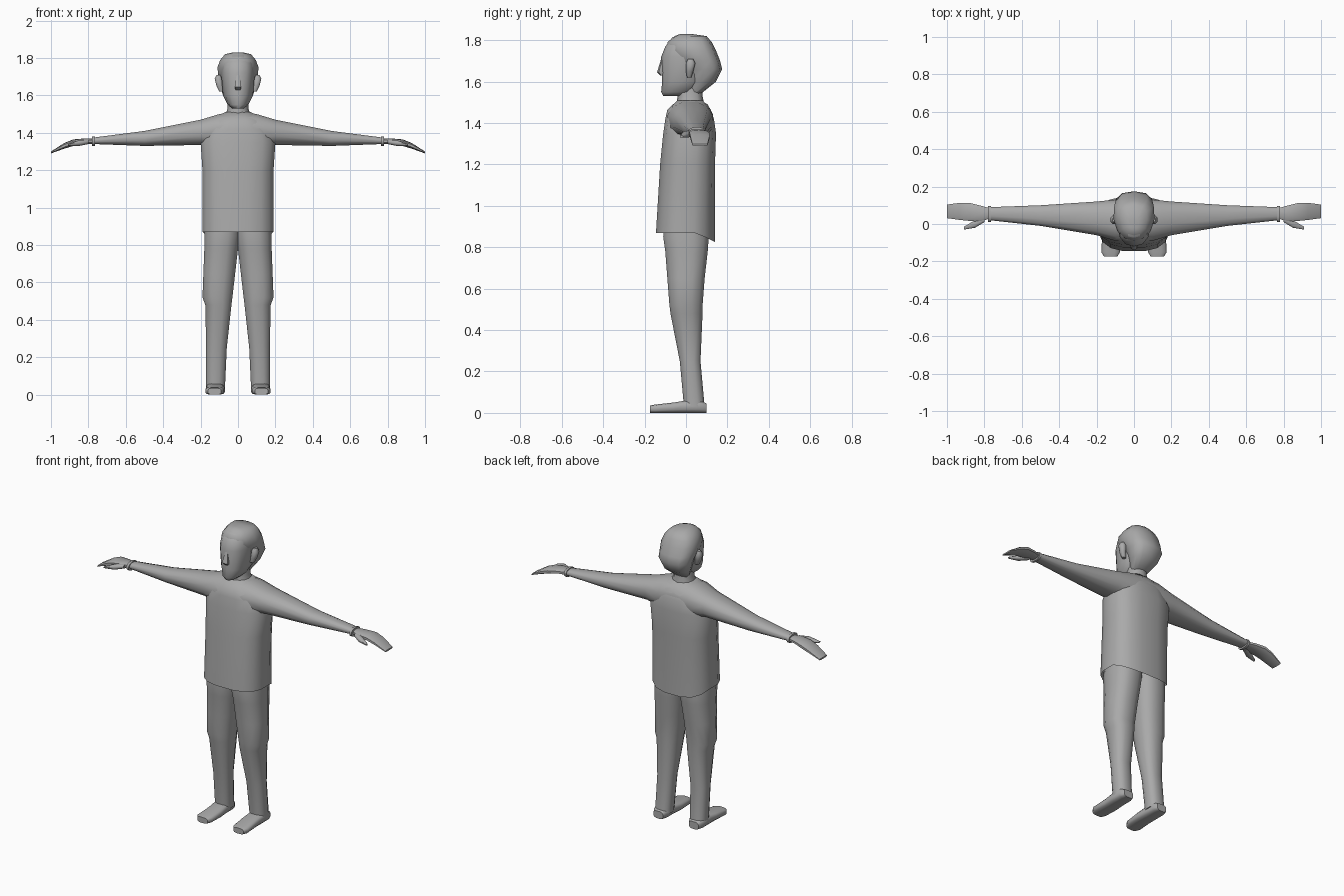
import bpy
import bmesh
from math import sin, cos, pi, radians, copysign

default_cube = bpy.data.objects.get("Cube")
if default_cube:
    bpy.data.objects.remove(default_cube, do_unlink=True)

# One plain grey covers the whole figure
grey = bpy.data.materials.new("plain_grey")
grey.use_nodes = True
colour = (.4, .4, .4, 1)
grey.diffuse_color = colour
grey.node_tree.nodes["Principled BSDF"].inputs["Base Color"].default_value = colour


def outline(sides, squareness, turn):
    """Rounded cross-section that just fills the square around the axis."""
    points = []
    for step in range(sides):
        angle = 2 * pi * (step + turn) / sides
        points.append([copysign(abs(wave) ** (2 / squareness), wave)
                       for wave in (cos(angle), sin(angle))])
    widest = max(abs(value) for point in points for value in point)
    return [(u / widest, v / widest) for u, v in points]


def place(axis, along, u, v):
    """Put a section point into space for a loft along the given axis."""
    return {"x": (along, u, v), "y": (u, along, v), "z": (u, v, along)}[axis]


def loft(name, axis, rows, sides=12, squareness=2.4, turn=.5, taper=0,
         cap_start=True, mirrored=False, bend=None):
    """Skin rows of (position, u low, u high, v low, v high)."""
    bm = bmesh.new()
    section = outline(sides, squareness, turn)
    rings = []
    for along, u_low, u_high, v_low, v_high in rows:
        ring = []
        for u, v in section:
            u *= 1 + taper * v
            ring.append(bm.verts.new(place(
                axis, along,
                (u_low + u_high + u * (u_high - u_low)) / 2,
                (v_low + v_high + v * (v_high - v_low)) / 2)))
        rings.append(ring)
    for lower, upper in zip(rings, rings[1:]):
        for i in range(sides):
            j = (i + 1) % sides
            bm.faces.new((lower[i], lower[j], upper[j], upper[i]))
    if cap_start:
        bm.faces.new(rings[0][::-1])
    bm.faces.new(rings[-1])
    if bend:
        for vert in bm.verts:
            bend(vert.co)
    bmesh.ops.recalc_face_normals(bm, faces=bm.faces)
    mesh = bpy.data.meshes.new(name)
    bm.to_mesh(mesh)
    bm.free()
    mesh.materials.append(grey)
    mesh.shade_smooth()
    mesh.set_sharp_from_angle(angle=radians(55))
    part = bpy.data.objects.new(name, mesh)
    bpy.context.collection.objects.link(part)
    if mirrored:
        mirror = part.modifiers.new("other_side", "MIRROR")
        mirror.use_axis = (True, False, False)


def centred(rows):
    """Expand (height, half width, front, back) rows to full loft rows."""
    return [(z, -half, half, front, back) for z, half, front, back in rows]


def drop_back_hem(co):
    """Let the hem hang lower behind."""
    if co.z < .9:
        co.z -= max(0, co.y - .05) / 2


# Shirt body, open at the hem
loft("shirt_body", "z", centred([
    (.87, .19, -.145, .14),
    (1.2, .19, -.125, .14),
    (1.35, .2, -.11, .145),
    (1.42, .18, -.1, .135),
    (1.465, .14, -.09, .12),
    (1.51, .07, -.04, .08),
]), sides=16, squareness=2.7, cap_start=False, bend=drop_back_hem)

# Shoulders running out into the sleeves
loft("sleeve", "x", [
    (0, -.09, .13, 1.3, 1.515),
    (.1, -.09, .13, 1.31, 1.5),
    (.2, -.06, .12, 1.335, 1.47),
    (.5, -.01, .1, 1.33, 1.41),
    (.77, .02, .09, 1.34, 1.375),
], cap_start=False, mirrored=True)

# Thin cuff, then the hand drooping towards the fingertips
loft("cuff", "x", [(along, .01, .095, 1.33, 1.38) for along in (.765, .78)],
     mirrored=True)
loft("hand", "x", [
    (.77, .03, .085, 1.34, 1.37),
    (.82, .01, .1, 1.34, 1.37),
    (.88, .015, .115, 1.33, 1.365),
    (.93, .02, .115, 1.315, 1.345),
    (1, .03, .105, 1.29, 1.3),
], sides=10, squareness=2.8, mirrored=True)
loft("thumb", "x", [
    (.8, .01, .05, 1.34, 1.365),
    (.85, -.02, .02, 1.33, 1.36),
    (.91, -.03, -.015, 1.33, 1.34),
], sides=8, mirrored=True)

# Trouser legs, meeting at the crotch
loft("trouser_leg", "z", [
    (.03, .07, .17, -.01, .09),
    (.25, .06, .17, -.03, .07),
    (.48, .035, .175, -.075, .08),
    (.52, .03, .19, -.08, .08),
    (.65, .015, .185, -.09, .09),
    (.78, 0, .18, -.1, .105),
    (.85, -.01, .18, -.11, .11),
    (.95, -.01, .17, -.1, .1),
], squareness=2.5, mirrored=True)

# Flat-soled shoes
loft("shoe", "y", [
    (-.175, .09, .16, 0, .035),
    (-.15, .075, .175, 0, .04),
    (-.06, .07, .17, 0, .05),
    (0, .075, .17, 0, .06),
    (.07, .075, .17, 0, .06),
    (.1, .09, .155, 0, .045),
], squareness=3.2, mirrored=True)

# Neck
loft("neck", "z", centred([
    (1.48, .075, -.05, .09),
    (1.53, .055, -.04, .08),
    (1.6, .055, -.05, .08),
]), turn=0)

# Face, with a slightly pointed front and narrow chin
loft("face", "z", centred([
    (1.53, .03, -.11, 0),
    (1.55, .055, -.12, .04),
    (1.6, .08, -.115, .08),
    (1.72, .09, -.12, .1),
    (1.77, .085, -.1, .08),
    (1.815, .055, -.065, .06),
]), turn=0, taper=.1)

# Hair shell over the sides, crown and back
loft("hair", "z", centred([
    (1.54, .045, 0, .07),
    (1.6, .08, 0, .145),
    (1.66, .1, -.01, .175),
    (1.7, .105, -.06, .165),
    (1.75, .11, -.09, .145),
    (1.79, .095, -.09, .125),
    (1.82, .07, -.055, .1),
    (1.83, .025, -.03, .03),
]), turn=0, taper=.15)

# Nose and ears
loft("nose", "z", centred([
    (1.63, .015, -.125, -.1),
    (1.645, .02, -.14, -.1),
    (1.71, .01, -.12, -.1),
]), sides=6)
loft("ear", "z", [
    (1.62, .075, .1, .005, .025),
    (1.65, .08, .115, 0, .035),
    (1.69, .085, .125, 0, .045),
    (1.71, .09, .115, .01, .035),
], sides=8, mirrored=True)
